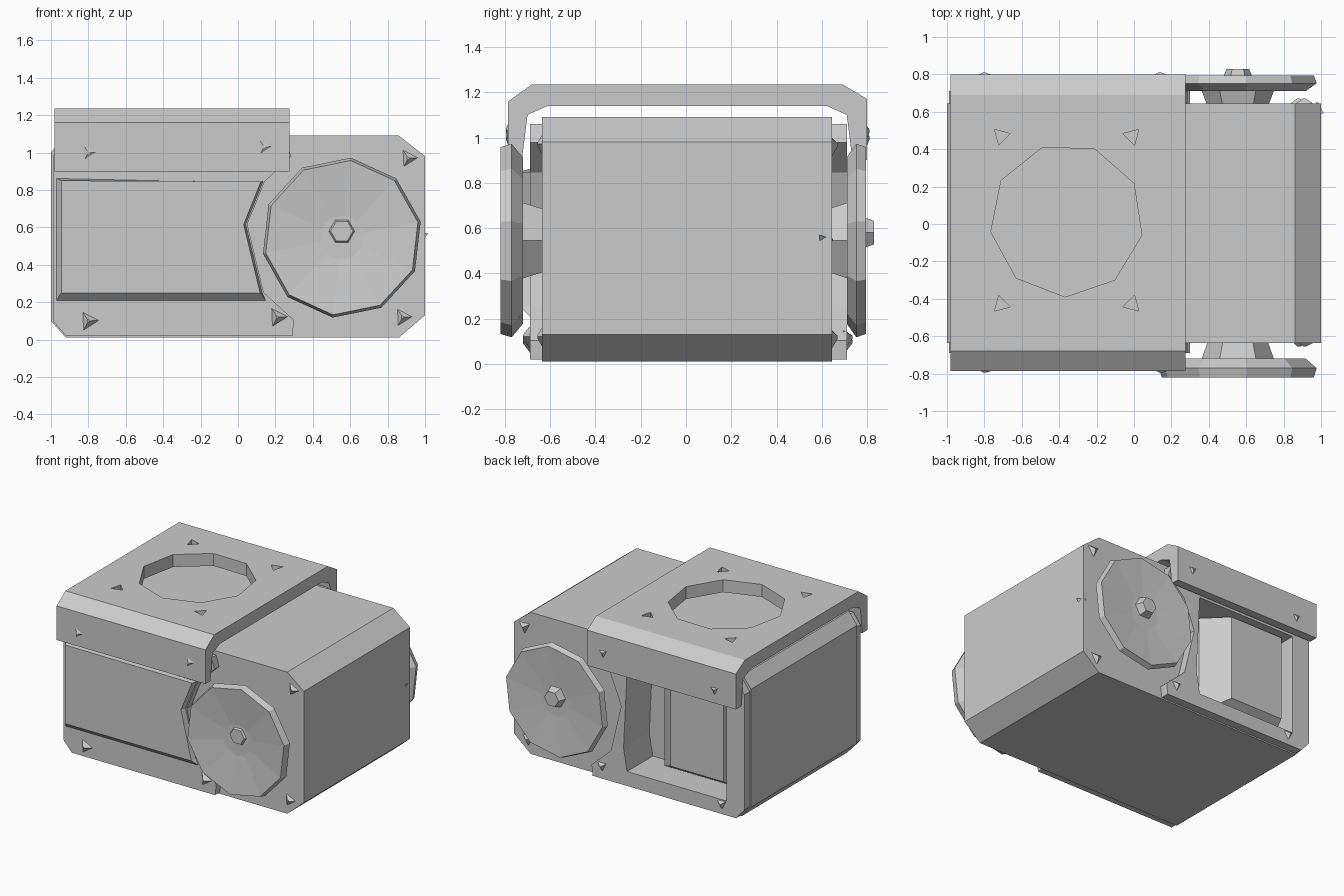
import bpy, bmesh, math
from mathutils import Vector

cube = bpy.data.objects.get("Cube")
if cube:
    bpy.data.objects.remove(cube)

grey = bpy.data.materials.new("plain_grey")
grey.use_nodes = True
grey.diffuse_color = (0.6, 0.6, 0.6, 1)
grey.node_tree.nodes["Principled BSDF"].inputs["Base Color"].default_value = (0.6, 0.6, 0.6, 1)


def loft(name, rings):
    """Join rings of equal point count into a closed solid."""
    bm = bmesh.new()
    loops = [[bm.verts.new(p) for p in ring] for ring in rings]
    n = len(loops[0])
    for a, b in zip(loops, loops[1:]):
        for i in range(n):
            bm.faces.new((a[i], a[(i + 1) % n], b[(i + 1) % n], b[i]))
    bm.faces.new(loops[0])
    bm.faces.new(loops[-1])
    bmesh.ops.recalc_face_normals(bm, faces=bm.faces)
    mesh = bpy.data.meshes.new(name)
    bm.to_mesh(mesh)
    bm.free()
    mesh.materials.append(grey)
    ob = bpy.data.objects.new(name, mesh)
    bpy.context.collection.objects.link(ob)
    return ob


def along_y(name, outline, y0, y1):
    return loft(name, [[(x, y, z) for x, z in outline] for y in (y0, y1)])


def box(name, x0, x1, y0, y1, z0, z1):
    return along_y(name, [(x0, z0), (x1, z0), (x1, z1), (x0, z1)], y0, y1)


def cut(ob, cutter):
    cutter.hide_render = True
    cutter.hide_viewport = True
    cutter.display_type = 'WIRE'
    mod = ob.modifiers.new("cut", 'BOOLEAN')
    mod.operation = 'DIFFERENCE'
    mod.solver = 'EXACT'
    mod.object = cutter


def circle(cx, cz, r, n, turn=0):
    return [(cx + r * math.cos(turn + math.tau * i / n),
             cz + r * math.sin(turn + math.tau * i / n)) for i in range(n)]


WX, WZ = 0.555, 0.545          # wheel axis


def arc(r, degrees):
    return [(WX + r * math.cos(math.radians(d)), WZ + r * math.sin(math.radians(d)))
            for d in degrees]


# Main housing with chamfered ends
housing = along_y("housing", [(-0.92, 0.01), (0.86, 0.01), (1, 0.13), (1, 0.98),
                              (0.86, 1.09), (-0.93, 1.09), (-1, 1.0), (-1, 0.1)],
                  -0.635, 0.645)

# Side cladding, scooped out around the wheels
scoop = arc(0.51, (240, 215, 172, 144, 122))
clad = [(-0.92, 0.02)] + [(0.29, 0.02)] + scoop + [(0.26, 1.06), (-0.93, 1.06), (-0.99, 0.98), (-0.99, 0.1)]
front_cladding = along_y("front_cladding", clad, -0.69, -0.6)
back_cladding = along_y("back_cladding", clad, 0.6, 0.71)

# Raised front panel with sloping edges
inner = arc(0.51, (215, 172, 144))
foot = [(-0.99, 0.18), (0.17, 0.18)] + inner + [(-0.99, 0.87)]
face = [(-0.945, 0.25), (0.12, 0.25)] + [(x - 0.02, z) for x, z in inner] + [(-0.945, 0.85)]
loft("front_panel", [[(x, -0.66, z) for x, z in foot],
                     [(x, -0.73, z) for x, z in face]])

# Rear bay with a sloped box inside
for part in (housing, back_cladding):
    cut(part, along_y("bay_cutter_" + part.name,
                      [(-0.84, 0.13), (0.0, 0.13), (0.03, 0.3), (0.0, 0.9), (-0.84, 0.9)], 0.4, 0.9))
loft("bay_box", [[(x, y, z) for x, z in ((x0, z0), (x1, z0), (x1, 0.89), (x0, 0.89))]
                 for y, x0, x1, z0 in ((0.38, -0.82, -0.15, 0.14), (0.5, -0.82, -0.17, 0.14),
                                       (0.66, -0.78, -0.33, 0.24))])

# Folded top cover with a round opening and four screw dents
outer = [(-0.785, 0.9), (-0.785, 1.16), (-0.68, 1.235), (0.69, 1.235), (0.8, 1.17), (0.8, 0.9)]
under = [(0.735, 0.9), (0.71, 1.1), (0.62, 1.14), (-0.61, 1.14), (-0.7, 1.1), (-0.725, 0.9)]
cover = loft("top_cover", [[(x, y, z) for y, z in outer + under] for x in (-0.98, 0.275)])
hole = circle(-0.36, 0.02, 0.41, 9, 1.2)
cut(cover, loft("opening_cutter", [[(x, y, z) for x, y in hole] for z in (1.12, 1.3)]))
for i, (sx, sy) in enumerate([(-1, -1), (-1, 1), (1, -1), (1, 1)]):
    dent = circle(-0.36 + 0.35 * sx, 0.02 + 0.45 * sy, 0.05, 3, math.atan2(sy, sx))
    cut(cover, loft("dent_cutter_%d" % i,
                    [[(x, y, z) for x, y in dent] for z in (1.2, 1.3)]))


# Wheels: hub, bevelled disc with a shallow dish, centre boss
def wheel(side, s, y_in, y_out, dish, boss):
    steps = [(0.37, y_in), (0.43, (y_in + y_out) / 2), (0.415, y_out), (0.12, y_out - dish)]
    loft(side + "_wheel", [[(x, s * y, z) for x, z in circle(WX, WZ, r, 10, 0.2)]
                           for r, y in steps])
    loft(side + "_hub", [[(x, s * y, z) for x, z in circle(WX, WZ, r, 6)]
                         for r, y in ((0.15, 0.6), (0.2, y_in + 0.02))])
    loft(side + "_boss", [[(x, s * y, z) for x, z in circle(WX, 0.58, r, 6)]
                          for r, y in ((0.1, y_in + 0.02), (0.06, boss))])


wheel("front", -1, 0.72, 0.82, 0.03, 0.805)
wheel("back", 1, 0.71, 0.795, 0.02, 0.83)


# Small pointed screws
def screw(name, base, normal, size, height):
    n = Vector(normal)
    a = n.orthogonal().normalized()
    b = n.cross(a)
    c = Vector(base) - n * 0.01
    ring = [c + size * (math.cos(t) * a + math.sin(t) * b) for t in (0.3, 2.4, 4.5)]
    loft(name, [ring, [c + (p - c) * 0.15 + n * height for p in ring]])


for x, z, y, h in ((-0.8, 1.0, -0.785, 0.02), (0.14, 1.03, -0.785, 0.02),
                   (-0.8, 0.1, -0.69, 0.04), (0.21, 0.12, -0.69, 0.04),
                   (0.91, 0.97, -0.635, 0.03), (0.88, 0.12, -0.635, 0.03)):
    screw("front_screw", (x, y, z), (0, -1, 0), 0.07, h)
    screw("back_screw", (x, -y + 0.015, z), (0, 1, 0), 0.06, h)
screw("side_screw", (0.98, 0.6, 0.55), (0, 1, 0), 0.04, 0.06)
